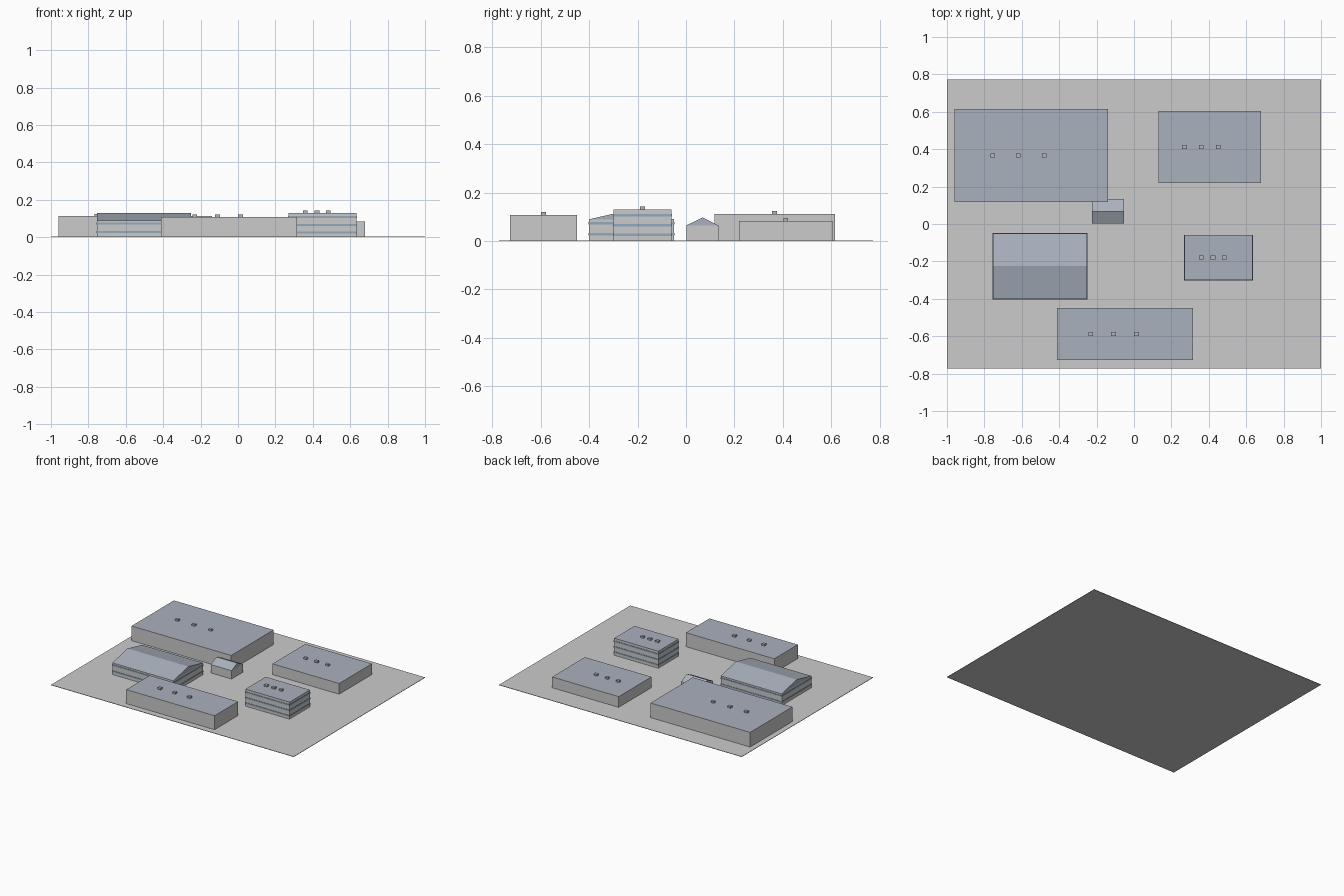
import bpy, bmesh

if "Cube" in bpy.data.objects:
    bpy.data.objects.remove(bpy.data.objects["Cube"])


def material(name, rgb):
    m = bpy.data.materials.new(name)
    m.diffuse_color = (*rgb, 1)
    m.use_nodes = True
    m.node_tree.nodes["Principled BSDF"].inputs["Base Color"].default_value = m.diffuse_color
    return m


WALL = material("wall_grey", (0.64, 0.64, 0.65))
ROOF = material("roof_blue_grey", (0.40, 0.44, 0.51))
GLASS = material("window_blue", (0.28, 0.40, 0.52))
PAVING = material("paving_grey", (0.56, 0.56, 0.56))
METAL = material("vent_grey", (0.45, 0.47, 0.50))


def finish(name, bm, mats):
    bmesh.ops.recalc_face_normals(bm, faces=bm.faces)
    me = bpy.data.meshes.new(name)
    bm.to_mesh(me)
    bm.free()
    for m in mats:
        me.materials.append(m)
    ob = bpy.data.objects.new(name, me)
    bpy.context.collection.objects.link(ob)
    return ob


def box(name, x0, x1, y0, y1, z0, z1, mat, top=None):
    bm = bmesh.new()
    bmesh.ops.create_cube(bm, size=1)
    for v in bm.verts:
        v.co = (x0 if v.co.x < 0 else x1,
                y0 if v.co.y < 0 else y1,
                z0 if v.co.z < 0 else z1)
    bm.normal_update()
    if top:
        for f in bm.faces:
            if f.normal.z > 0.5:
                f.material_index = 1
    return finish(name, bm, [mat, top] if top else [mat])


def gable_roof(name, x0, x1, y0, y1, z0, z1):
    # triangular prism with its ridge along x
    bm = bmesh.new()
    profile = [(y0, z0), (y1, z0), ((y0 + y1) / 2, z1)]
    face = bm.faces.new([bm.verts.new((x0, y, z)) for y, z in profile])
    ext = bmesh.ops.extrude_face_region(bm, geom=[face])["geom"]
    moved = [g for g in ext if isinstance(g, bmesh.types.BMVert)]
    bmesh.ops.translate(bm, verts=moved, vec=(x1 - x0, 0, 0))
    # keep both end triangles closed
    if len([f for f in bm.faces if len(f.verts) == 3]) < 2:
        bm.faces.new([v for v in bm.verts if abs(v.co.x - x0) < 1e-5])
    return finish(name, bm, [ROOF])


def window_bands(name, x0, x1, y0, y1, heights):
    e = 0.0025
    for i, z in enumerate(heights):
        box(f"{name}_window_band_{i + 1}", x0 - e, x1 + e, y0 - e, y1 + e,
            z - 0.005, z + 0.005, GLASS)


def roof_vents(name, xs, y, z, h=0.013):
    for i, x in enumerate(xs):
        box(f"{name}_vent_{i + 1}", x - 0.0125, x + 0.0125,
            y - 0.010, y + 0.010, z, z + h, METAL)


# Ground slab
box("site_slab", -1, 1, -0.773, 0.773, 0, 0.003, PAVING)

# Flat-roofed buildings: name, footprint, height, vent x positions
flat = [
    ("large_hall", (-0.959, -0.138, 0.117, 0.615), 0.112, (-0.755, -0.618, -0.48)),
    ("east_hall", (0.131, 0.680, 0.219, 0.605), 0.083, (0.27, 0.36, 0.451)),
    ("front_hall", (-0.412, 0.316, -0.727, -0.450), 0.107, (-0.231, -0.110, 0.013)),
    ("office", (0.270, 0.634, -0.299, -0.060), 0.130, (0.36, 0.422, 0.482)),
]
for name, fp, h, xs in flat:
    box(f"{name}_block", *fp, 0.003, h, WALL, ROOF)
    roof_vents(name, xs, (fp[2] + fp[3]) / 2, h)
window_bands("office", 0.270, 0.634, -0.299, -0.060, (0.026, 0.066, 0.107))

# Gabled buildings
for name, fp, eave, ridge in [
    ("long_house", (-0.754, -0.252, -0.400, -0.050), 0.090, 0.130),
    ("small_shed", (-0.225, -0.054, 0.002, 0.134), 0.065, 0.097),
]:
    box(f"{name}_walls", *fp, 0.003, eave, WALL)
    gable_roof(f"{name}_roof", *fp, eave, ridge)
window_bands("long_house", -0.754, -0.252, -0.400, -0.050, (0.028, 0.073))
